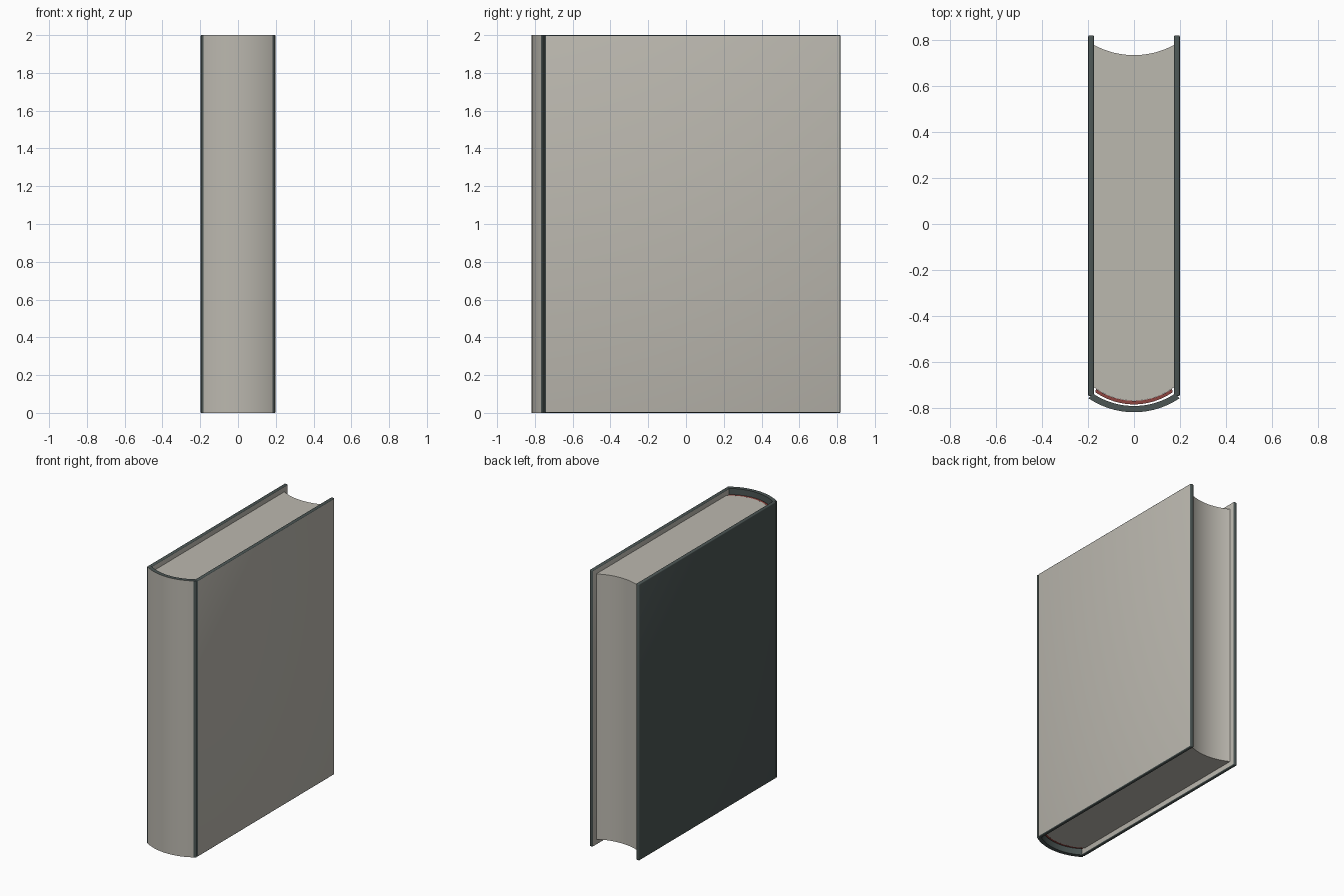
import bpy, bmesh, math

if "Cube" in bpy.data.objects:
    bpy.data.objects.remove(bpy.data.objects["Cube"])


def material(name, rgb):
    m = bpy.data.materials.new(name)
    m.diffuse_color = (*rgb, 1)
    m.use_nodes = True
    m.node_tree.nodes["Principled BSDF"].inputs["Base Color"].default_value = m.diffuse_color
    return m


PAPER = material("warm grey paper", (0.50, 0.48, 0.43))
TEAL = material("dark teal cloth", (0.072, 0.093, 0.090))
RED = material("red headband", (0.27, 0.06, 0.05))


def arc(half, y_end, y_mid, n=24):
    """Points of a circular arc from -half to +half through (0, y_mid)."""
    sag = y_end - y_mid
    r = (half * half + sag * sag) / (2 * sag)
    a = math.asin(half / r)
    return [(r * math.sin(t), y_mid + r - r * math.cos(t))
            for t in (-a + 2 * a * i / n for i in range(n + 1))]


def prism(name, outline, z0, z1, mats, rule=None, bevel=0):
    """Extrude a plan outline and colour its faces by a rule on face normals."""
    bm = bmesh.new()
    base = bm.faces.new([bm.verts.new((x, y, z0)) for x, y in outline])
    ext = bmesh.ops.extrude_face_region(bm, geom=[base], use_keep_orig=True)
    for v in ext["geom"]:
        if isinstance(v, bmesh.types.BMVert):
            v.co.z = z1
    bmesh.ops.recalc_face_normals(bm, faces=bm.faces[:])
    if bevel:
        bmesh.ops.bevel(bm, geom=bm.edges[:], offset=bevel, segments=3,
                        profile=0.5, affect='EDGES')
    bm.normal_update()
    if rule:
        for f in bm.faces:
            f.material_index = rule(f)
    mesh = bpy.data.meshes.new(name)
    bm.to_mesh(mesh)
    bm.free()
    for m in mats:
        mesh.materials.append(m)
    ob = bpy.data.objects.new(name, mesh)
    bpy.context.collection.objects.link(ob)
    bpy.context.view_layer.objects.active = ob
    ob.select_set(True)
    bpy.ops.object.shade_smooth_by_angle(angle=math.radians(30))
    ob.select_set(False)
    return ob


# Page block: rounded back, hollow fore-edge, inset at head and tail
pages = arc(0.175, -0.708, -0.767) + arc(0.175, 0.778, 0.733)[::-1]
prism("page_block", pages, 0.04, 1.96, [PAPER])

# Headband lining that follows the rounded back of the pages
band = arc(0.168, -0.730, -0.783) + arc(0.165, -0.716, -0.7675)[::-1]
prism("headband", band, 0.04, 1.96, [RED])

# Curved spine: pale outer face, teal edges and lining
spine = arc(0.197, -0.757, -0.817) + arc(0.177, -0.737, -0.790)[::-1]
prism("spine", spine, 0, 2, [TEAL, PAPER],
      lambda f: int(f.normal.y < -0.85))


# Cover boards: teal edges, pale linings; left board is teal outside
def board(name, x0, x1, rule):
    outline = [(x0, -0.747), (x1, -0.747), (x1, 0.819), (x0, 0.819)]
    prism(name, outline, 0, 2, [TEAL, PAPER], rule, bevel=0.006)


board("right_cover", 0.174, 0.199, lambda f: int(abs(f.normal.x) > 0.99))
board("left_cover", -0.199, -0.174, lambda f: int(f.normal.x > 0.99))
